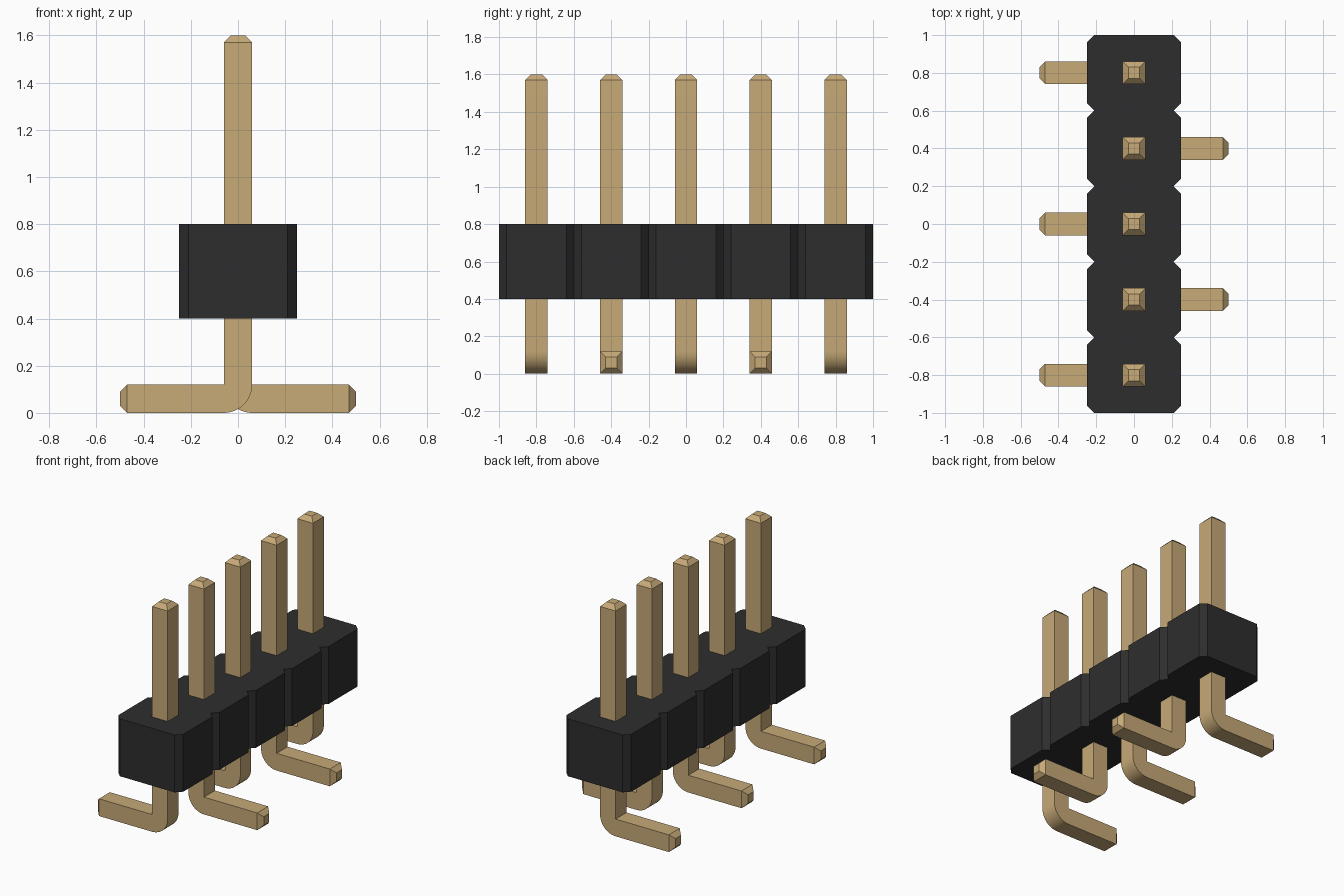
import bpy, bmesh, math
from mathutils import Vector

cube = bpy.data.objects.get("Cube")
if cube:
    bpy.data.objects.remove(cube, do_unlink=True)


def material(name, rgb):
    mat = bpy.data.materials.new(name)
    mat.use_nodes = True
    mat.diffuse_color = (*rgb, 1)
    bsdf = next(n for n in mat.node_tree.nodes if n.type == 'BSDF_PRINCIPLED')
    bsdf.inputs["Base Color"].default_value = (*rgb, 1)
    return mat


BLACK = material("black plastic", (0.027, 0.027, 0.027))
GOLD = material("gold metal", (0.57, 0.40, 0.185))

PITCH, COUNT = 0.4, 5
HALF = 0.06          # half the pin thickness
TIP = 0.03           # tip taper


def prism(points, depth):
    """Fill a closed outline and extrude it along depth."""
    bm = bmesh.new()
    face = bm.faces.new([bm.verts.new(p) for p in points])
    result = bmesh.ops.extrude_face_region(bm, geom=[face], use_keep_orig=True)
    verts = [g for g in result["geom"] if isinstance(g, bmesh.types.BMVert)]
    bmesh.ops.translate(bm, verts=verts, vec=depth)
    bmesh.ops.recalc_face_normals(bm, faces=bm.faces)
    return bm


def finish(bm, name, mat):
    mesh = bpy.data.meshes.new(name)
    bmesh.ops.recalc_face_normals(bm, faces=bm.faces)
    bm.to_mesh(mesh)
    bm.free()
    mesh.materials.append(mat)
    obj = bpy.data.objects.new(name, mesh)
    bpy.context.collection.objects.link(obj)
    return obj


def taper(bm, direction):
    """Extrude the end face facing a direction into a blunt tip."""
    face = max((f for f in bm.faces if f.normal.dot(direction) > 0.99),
               key=lambda f: f.calc_center_median().dot(direction))
    centre = face.calc_center_median()
    top = bmesh.ops.extrude_discrete_faces(bm, faces=[face])["faces"][0]
    for v in top.verts:
        v.co = centre + (v.co - centre) * 0.5 + direction * TIP


# Housing: one chamfered block per pin, joined into a notched bar
half_w, cut, half_p = 0.25, 0.04, PITCH / 2
centres = [(i - (COUNT - 1) / 2) * PITCH for i in range(COUNT)]
right_edge = [(half_w - cut, centres[0] - half_p)]
for c in centres:
    right_edge += [(half_w, c - half_p + cut), (half_w, c + half_p - cut),
                   (half_w - cut, c + half_p)]
outline = right_edge + [(-x, y) for x, y in reversed(right_edge)]
finish(prism([(x, y, 0.4) for x, y in outline], Vector((0, 0, 0.4))),
       "housing", BLACK)

# Pins: L-shaped square bars with a rounded heel, feet alternating sides
for i, y in enumerate(centres):
    s = 1 if i % 2 else -1
    heel = []
    for k in range(13):
        a = math.pi / 2 * k / 12
        heel.append((HALF - 2 * HALF * math.cos(a), 2 * HALF * (1 - math.sin(a))))
    profile = [(-HALF, 1.6 - TIP)] + heel + [
        (0.5 - TIP, 0), (0.5 - TIP, 2 * HALF), (HALF, 2 * HALF), (HALF, 1.6 - TIP)]
    bm = prism([(s * x, y - HALF, z) for x, z in profile], Vector((0, 2 * HALF, 0)))
    taper(bm, Vector((0, 0, 1)))
    taper(bm, Vector((s, 0, 0)))
    pin = finish(bm, f"pin_{i + 1}", GOLD)
    bpy.ops.object.select_all(action='DESELECT')
    pin.select_set(True)
    bpy.context.view_layer.objects.active = pin
    bpy.ops.object.shade_smooth_by_angle(angle=math.radians(25))
